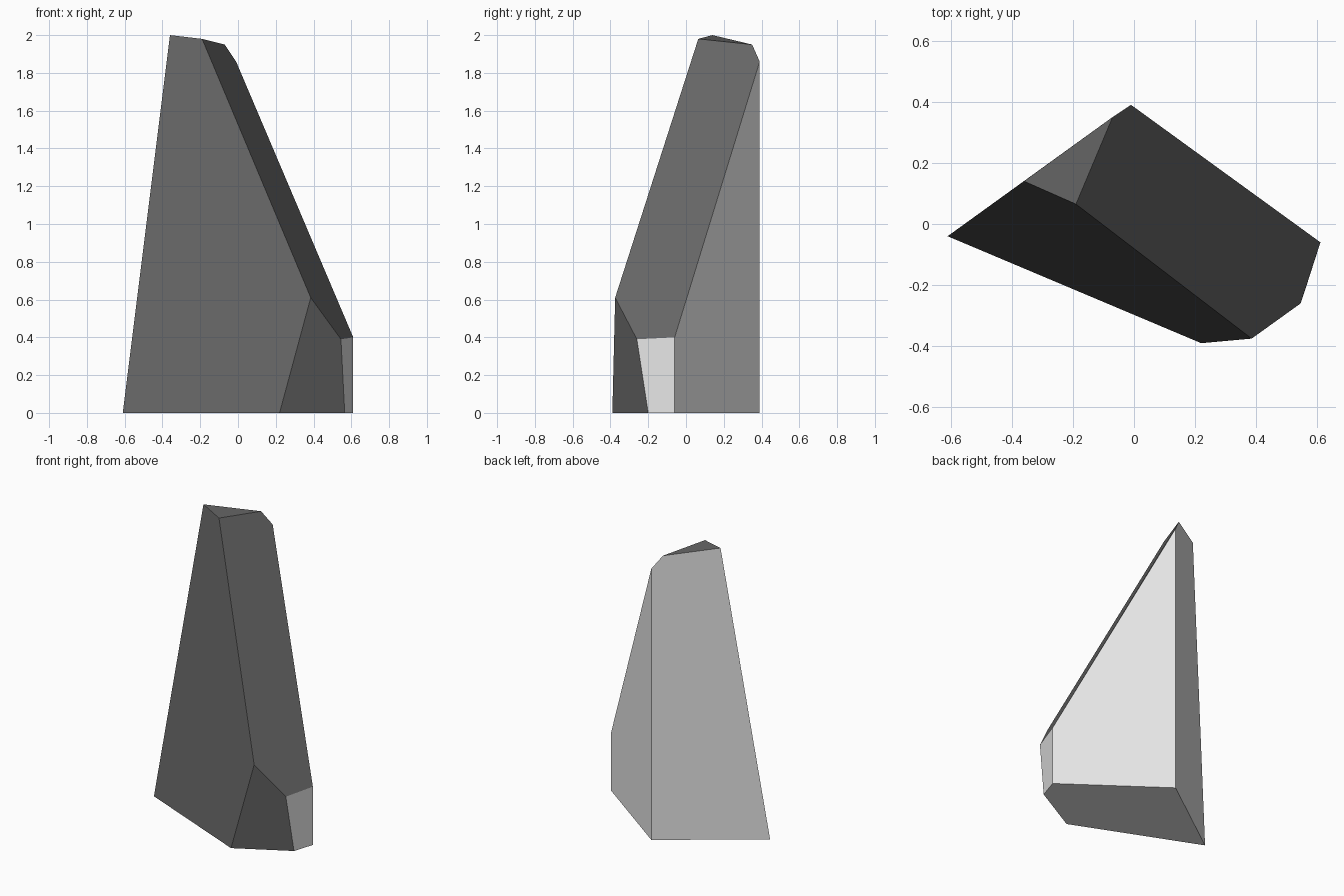
import bpy
import bmesh

cube = bpy.data.objects.get("Cube")
if cube:
    bpy.data.objects.remove(cube, do_unlink=True)


def material(name, value):
    mat = bpy.data.materials.new(name)
    mat.use_nodes = True
    colour = (value, value, value, 1)
    mat.diffuse_color = colour
    mat.node_tree.nodes["Principled BSDF"].inputs["Base Color"].default_value = colour
    return mat


# Corners of the chiselled stone: ground outline, lower bevel, broken tip
corners = {
    "A": (-0.61, -0.04, 0), "B": (0.22, -0.39, 0), "C": (0.565, -0.20, 0),
    "D": (0.61, -0.06, 0), "E": (-0.01, 0.39, 0),
    "F": (0.385, -0.375, 0.61), "G": (0.545, -0.26, 0.39), "H": (0.61, -0.06, 0.40),
    "I": (-0.36, 0.14, 2), "J": (-0.19, 0.065, 1.98),
    "K": (-0.07, 0.35, 1.95), "L": (-0.01, 0.39, 1.86),
}

# Flat facets, grouped by colour: weathered outside and pale broken sides
facets = [
    ["ABFJI", "BCGF", "JFGHLK", "IJK"],
    ["CDHG", "DELH", "EAIKL", "AEDCB"],
]

mesh = bpy.data.meshes.new("rock_shard")
mesh.materials.append(material("dark grey stone", 0.133))
mesh.materials.append(material("pale grey stone", 0.8))

bm = bmesh.new()
verts = {name: bm.verts.new(co) for name, co in corners.items()}
for slot, group in enumerate(facets):
    for outline in group:
        face = bm.faces.new([verts[c] for c in outline])
        face.material_index = slot
bmesh.ops.recalc_face_normals(bm, faces=bm.faces[:])
bm.to_mesh(mesh)
bm.free()

rock = bpy.data.objects.new("rock_shard", mesh)
bpy.context.collection.objects.link(rock)
